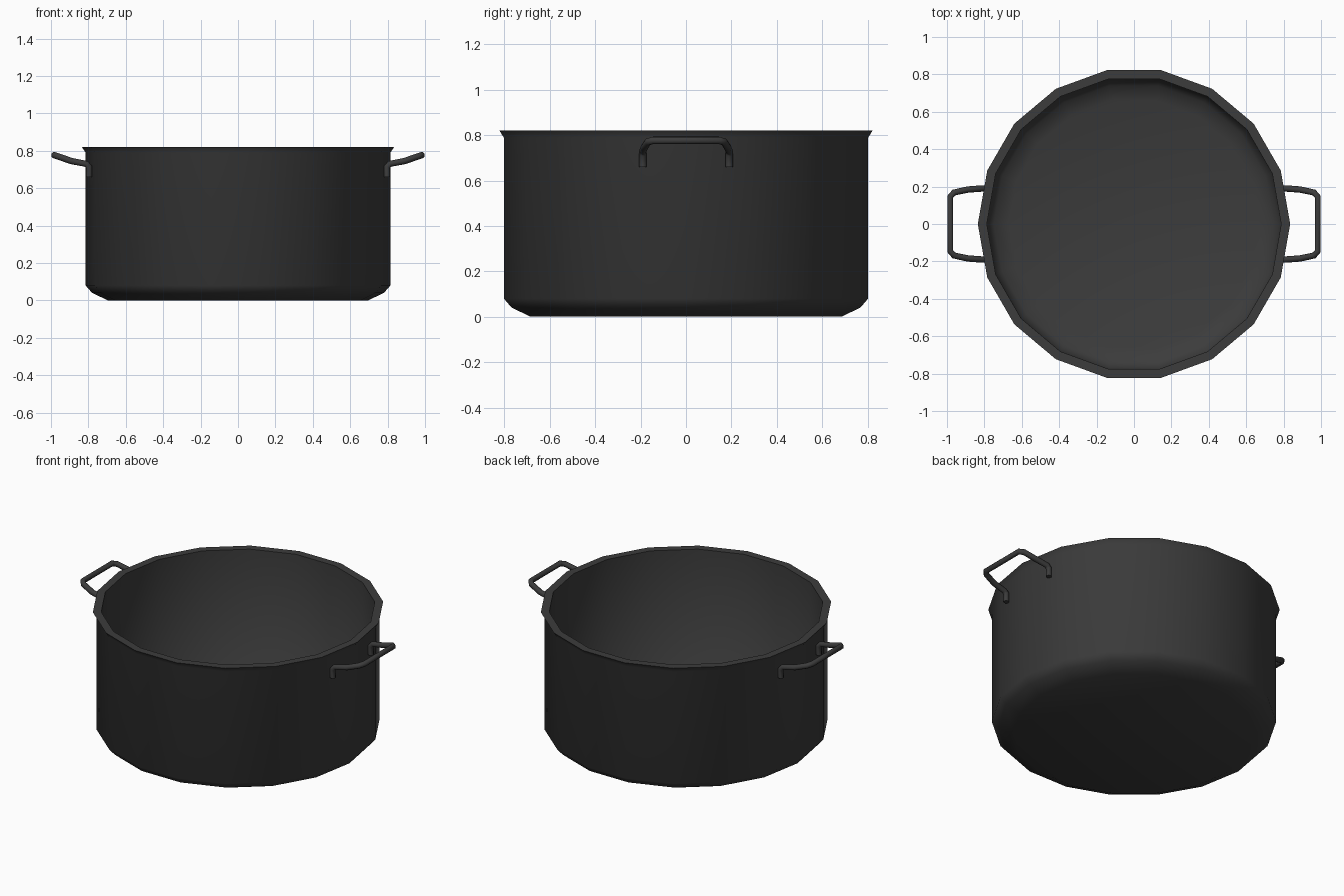
import bpy, bmesh
from math import cos, sin, tau, radians

if "Cube" in bpy.data.objects:
    bpy.data.objects.remove(bpy.data.objects["Cube"], do_unlink=True)

SIDES = 18

iron = bpy.data.materials.new("dark_iron")
iron.use_nodes = True
colour = (0.045, 0.045, 0.045, 1)
iron.diffuse_color = colour
shader = iron.node_tree.nodes["Principled BSDF"]
shader.inputs["Base Color"].default_value = colour
shader.inputs["Roughness"].default_value = 0.6


def smooth(obj, angle):
    bpy.ops.object.select_all(action="DESELECT")
    obj.select_set(True)
    bpy.context.view_layer.objects.active = obj
    bpy.ops.object.shade_smooth_by_angle(angle=radians(angle))


def lathe(name, profile):
    """Revolve (radius, z) points around z and close both end rings."""
    bm = bmesh.new()
    rings = [[bm.verts.new((r * cos(tau * i / SIDES), r * sin(tau * i / SIDES), z))
              for i in range(SIDES)] for r, z in profile]
    for a, b in zip(rings, rings[1:]):
        for i in range(SIDES):
            j = (i + 1) % SIDES
            bm.faces.new((a[i], a[j], b[j], b[i]))
    bm.faces.new(rings[0][::-1])
    bm.faces.new(rings[-1])
    bmesh.ops.recalc_face_normals(bm, faces=bm.faces)
    mesh = bpy.data.meshes.new(name)
    bm.to_mesh(mesh)
    bm.free()
    mesh.materials.append(iron)
    obj = bpy.data.objects.new(name, mesh)
    bpy.context.collection.objects.link(obj)
    smooth(obj, 50)
    return obj


def handle(name, side):
    """Bent rod, mirrored front to back, on the side given by the sign."""
    half = [(0.797, 0.19, 0.66), (0.797, 0.19, 0.715), (0.812, 0.19, 0.73),
            (0.89, 0.184, 0.745), (0.963, 0.168, 0.77), (0.983, 0.145, 0.777)]
    path = half + [(x, -y, z) for x, y, z in reversed(half)]
    curve = bpy.data.curves.new(name, "CURVE")
    curve.dimensions = "3D"
    curve.bevel_depth = 0.017
    curve.bevel_resolution = 2
    curve.use_fill_caps = True
    spline = curve.splines.new("POLY")
    spline.points.add(len(path) - 1)
    for point, (x, y, z) in zip(spline.points, path):
        point.co = (side * x, side * y, z, 1)
    curve.materials.append(iron)
    obj = bpy.data.objects.new(name, curve)
    bpy.context.collection.objects.link(obj)
    bpy.ops.object.select_all(action="DESELECT")
    obj.select_set(True)
    bpy.context.view_layer.objects.active = obj
    bpy.ops.object.convert(target="MESH")
    smooth(bpy.context.object, 60)


# Pot: outside from base to flared rim, then down the inside
lathe("pot_body", [
    (0.695, 0), (0.78, 0.04), (0.815, 0.08), (0.815, 0.79),
    (0.835, 0.82), (0.787, 0.82),
    (0.785, 0.1), (0.75, 0.06), (0.67, 0.03)])

# Handles
handle("left_handle", 1)
handle("right_handle", -1)
